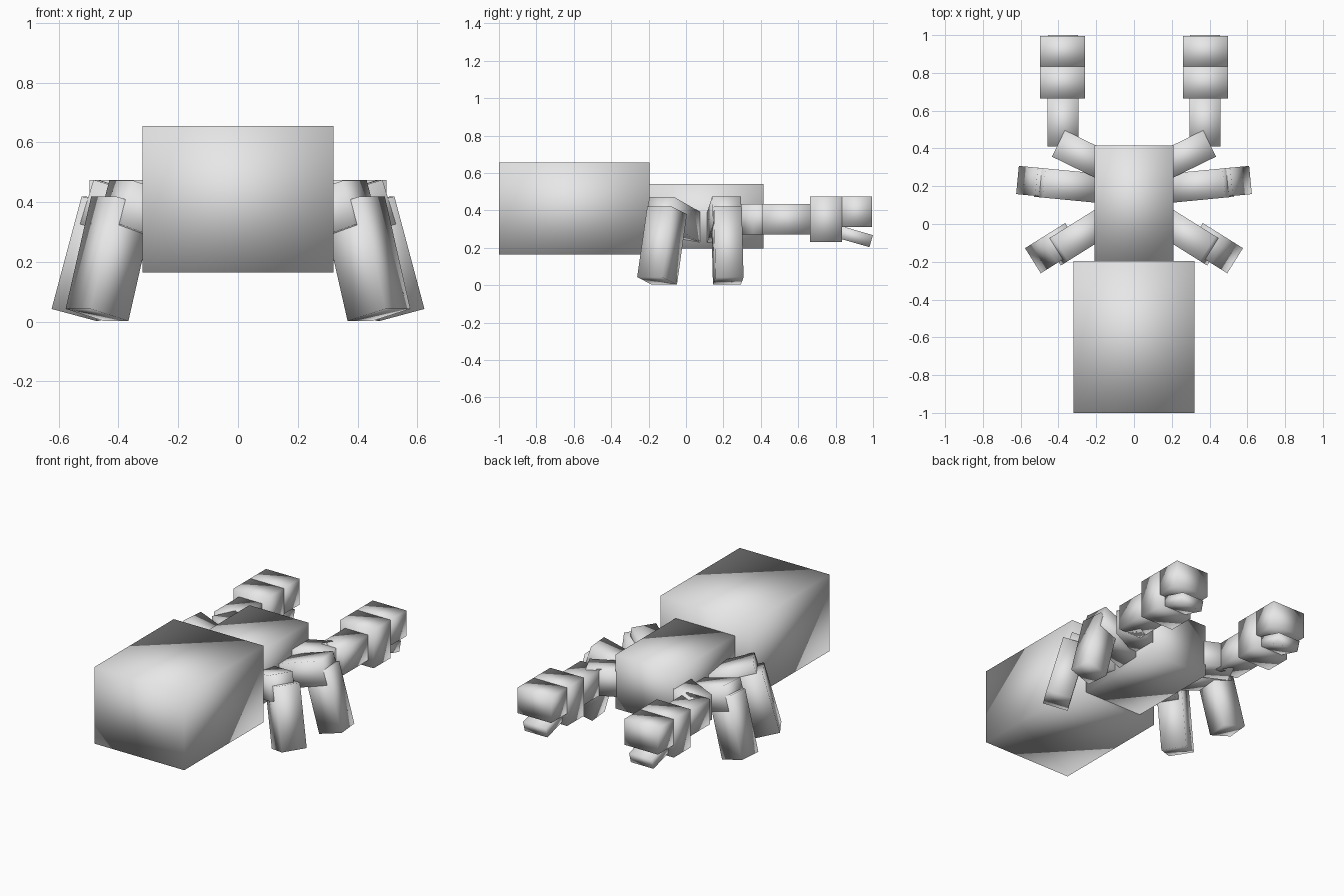
import bpy
from math import radians
from mathutils import Matrix, Vector

if "Cube" in bpy.data.objects:
    bpy.data.objects.remove(bpy.data.objects["Cube"])

grey = bpy.data.materials.new("plain grey")
grey.diffuse_color = (0.8, 0.8, 0.8, 1)
grey.use_nodes = True
grey.node_tree.nodes["Principled BSDF"].inputs["Base Color"].default_value = grey.diffuse_color


def box(name, size, centre, tilt=0, yaw=0, pitch=0):
    """Smooth-shaded box; angles in degrees."""
    bpy.ops.mesh.primitive_cube_add(size=1)
    ob = bpy.context.object
    ob.name = name
    ob.data.transform(Matrix.Diagonal((*size, 1)))
    ob.location = centre
    ob.rotation_euler = (radians(pitch), radians(tilt), radians(yaw))
    ob.data.materials.append(grey)
    bpy.ops.object.shade_smooth()
    return ob


def pair(name, size, centre, tilt=0, yaw=0, pitch=0):
    """Right-hand box and its mirror image on the left."""
    x, y, z = centre
    box("right_" + name, size, (x, y, z), tilt, yaw, pitch)
    box("left_" + name, size, (-x, y, z), -tilt, -yaw, pitch)


def limb(name, size, end, tilt, yaw):
    """Box pair whose outer top edge is centred on the point end."""
    rot = Matrix.Rotation(radians(yaw), 3, 'Z') @ Matrix.Rotation(radians(tilt), 3, 'Y')
    centre = Vector(end) + rot @ Vector((-size[0] / 2, 0, -size[2] / 2))
    pair(name, size, centre, tilt, yaw)


# Body
box("abdomen", (0.638, 0.805, 0.49), (0, -0.5975, 0.41))
box("thorax", (0.42, 0.61, 0.345), (0, 0.11, 0.368))

# Walking legs: raised thigh and splayed shin
limb("middle_thigh", (0.36, 0.155, 0.155), (0.476, 0.217, 0.475), -17, 5.5)
pair("middle_shin", (0.155, 0.15, 0.39), (0.492, 0.221, 0.211), -15, 5.5)
limb("rear_thigh", (0.32, 0.155, 0.155), (0.39, -0.13, 0.472), -17, -32)
pair("rear_shin", (0.155, 0.157, 0.39), (0.429, -0.128, 0.211), -15, -32)

# Claw arms
limb("upper_arm", (0.30, 0.155, 0.161), (0.40, 0.426, 0.433), 0, 26)
pair("forearm", (0.165, 0.26, 0.161), (0.376, 0.54, 0.3525))
pair("palm", (0.238, 0.17, 0.245), (0.378, 0.749, 0.3525))
pair("upper_pincer", (0.238, 0.16, 0.165), (0.378, 0.914, 0.3925))
pair("lower_pincer", (0.16, 0.2, 0.067), (0.376, 0.894, 0.263), pitch=-16)
